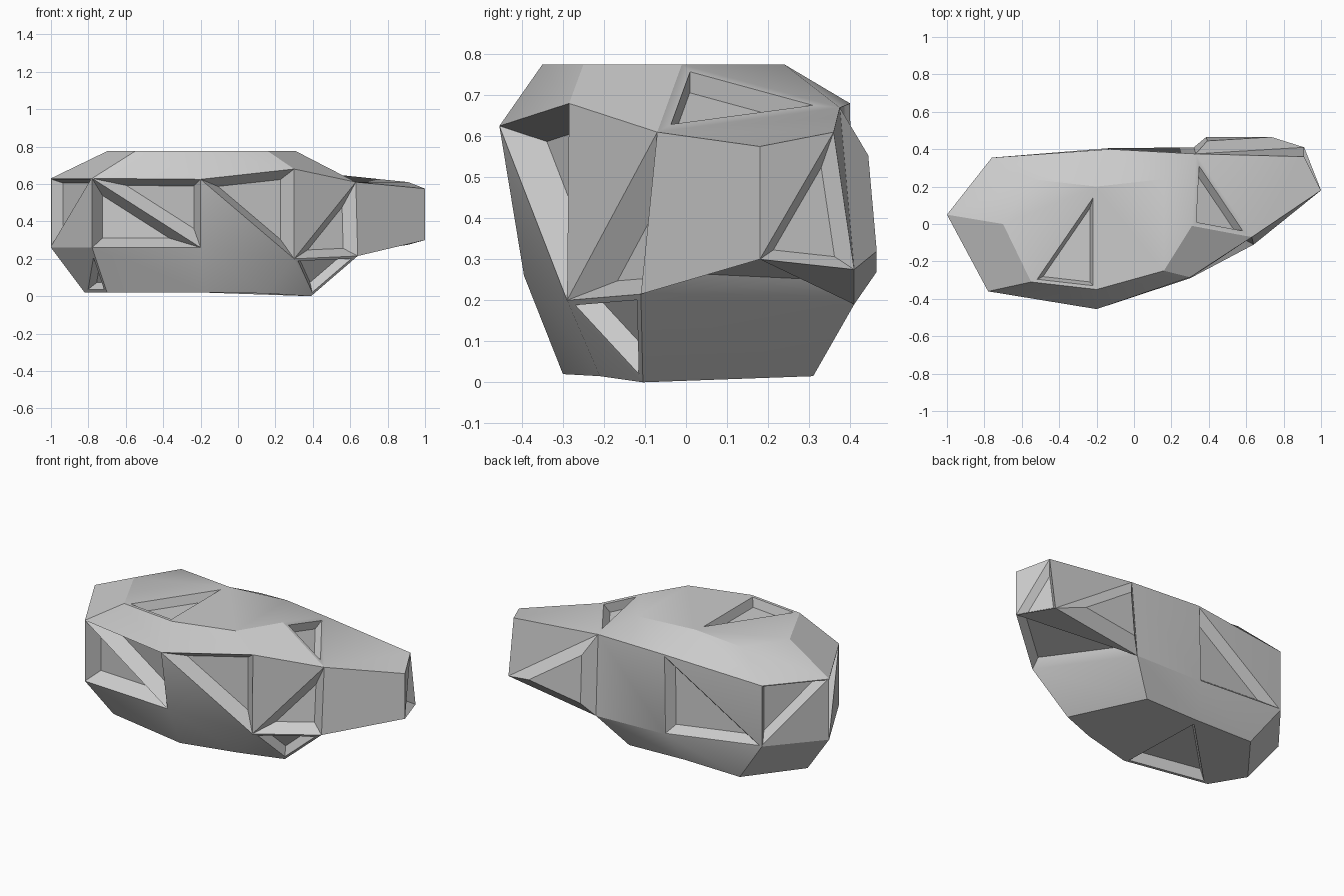
import bpy, bmesh

if "Cube" in bpy.data.objects:
    bpy.data.objects.remove(bpy.data.objects["Cube"])

bm = bmesh.new()
V = {}


def ring(name, pts):
    for i, p in enumerate(pts):
        V[f"{name}{i}"] = bm.verts.new(p)


# Four horizontal rings, starting at the left tip and running round the front
ring("T", [(x, y, .775) for x, y in [(-.70, 0), (-.55, -.31), (-.20, -.35), (.16, -.25),
                                     (.31, -.01), (.16, .24), (-.20, .20), (-.55, .24)]])
ring("U", [(-1, .05, .63), (-.78, -.36, .63), (-.20, -.455, .625), (.30, -.285, .68),
           (.63, -.07, .61), (.33, .375, .67), (-.13, .40, .68), (-.76, .355, .64)])
ring("L", [(-1, .05, .26), (-.78, -.36, .26), (-.20, -.395, .26), (.30, -.29, .20),
           (.64, -.11, .215), (.32, .41, .19), (-.14, .405, .20), (-.76, .355, .27)])
ring("B", [(-.82, 0, .02), (-.70, -.20, .02), (-.18, -.30, .02), (.15, -.21, .015),
           (.39, -.105, 0), (.166, .31, .015), (-.20, .30, .02), (-.58, .31, .02)])
# End of the side lobe
ring("W", [(1, .18, .575), (.91, .36, .61), (.91, .41, .275), (1, .18, .30)])

# Triangular facets: corners -> (flat rim, sloped wall width, depth)
FACETS = {
    "U1 L1 L2": (0, .05, -.08), "U1 U2 L2": (0, .05, -.08),
    "U2 U3 L3": (0, .05, -.08), "U4 L3 L4": (0, .05, -.07),
    "L3 L4 B4": (.015, .02, -.05), "L1 B0 B1": (.02, .01, -.05),
    "U0 U1 L0": (.005, .02, -.06), "U0 U7 L7": (.005, .025, -.06),
    "U6 L6 L7": (.005, .04, -.05), "T4 U4 U5": (.025, .012, -.05),
    "U5 W2 L5": (0, .065, .06), "T1 T2 T6": (.018, .018, -.05),
    "B1 B2 B6": (.018, .018, -.06), "W1 W2 W3": (0, .03, -.04),
    "L4 L5 W3": (0, .035, -.05),
}
KEYS = {frozenset(k.split()): v for k, v in FACETS.items()}
cut = []


def face(*names):
    f = bm.faces.new([V[n] for n in names])
    if frozenset(names) in KEYS:
        cut.append((f, KEYS[frozenset(names)]))


def quad(a, b, c, d):
    """Split a quad along the diagonal a facet needs, else keep it whole."""
    if any(frozenset(t) in KEYS for t in ((a, b, c), (a, c, d))):
        face(a, b, c)
        face(a, c, d)
    elif any(frozenset(t) in KEYS for t in ((a, b, d), (b, c, d))):
        face(a, b, d)
        face(b, c, d)
    else:
        face(a, b, c, d)


# Side walls, leaving the lobe opening free
for hi, lo in ("TU", "UL", "LB"):
    for i in range(8):
        j = (i + 1) % 8
        if (hi, i) != ("U", 4):
            quad(f"{hi}{i}", f"{lo}{i}", f"{lo}{j}", f"{hi}{j}")

# Top and bottom caps
for r in "TB":
    face(r + "1", r + "2", r + "6")
    face(r + "0", r + "1", r + "6", r + "7")
    face(r + "2", r + "3", r + "4", r + "5", r + "6")

# Side lobe
root = ["U4", "U5", "L5", "L4"]
for i in range(4):
    j = (i + 1) % 4
    quad(root[i], f"W{i}", f"W{j}", root[j])
quad("W0", "W1", "W2", "W3")

# Sink (or raise) the triangular facets
bmesh.ops.recalc_face_normals(bm, faces=bm.faces[:])
bm.normal_update()
for f, (rim, wall, depth) in cut:
    if rim:
        bmesh.ops.inset_individual(bm, faces=[f], thickness=rim, depth=0, use_even_offset=True)
    bmesh.ops.inset_individual(bm, faces=[f], thickness=wall, depth=depth, use_even_offset=True)

mesh = bpy.data.meshes.new("faceted_rock")
bm.to_mesh(mesh)
bm.free()
rock = bpy.data.objects.new("faceted_rock", mesh)
bpy.context.collection.objects.link(rock)
bpy.context.view_layer.objects.active = rock
rock.select_set(True)
bpy.ops.object.shade_smooth_by_angle(angle=0.5)
